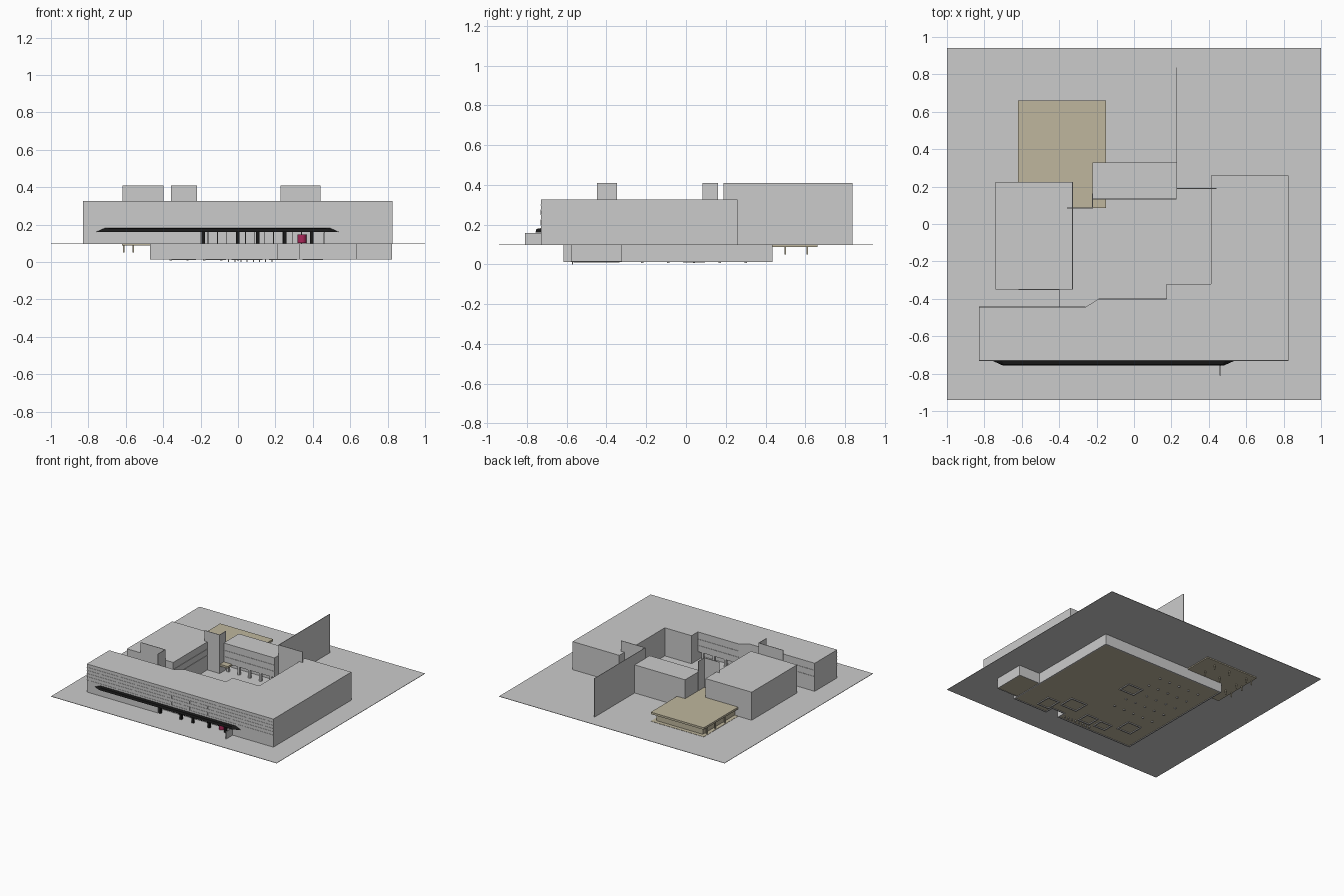
import bpy, bmesh


def mat(name, rgb):
    m = bpy.data.materials.new(name)
    m.diffuse_color = (*rgb, 1)
    return m


TAN = mat("tan", (0.52, 0.47, 0.34))
BLACK = mat("black", (0.01, 0.01, 0.01))
RED = mat("crimson", (0.4, 0.02, 0.1))


def finish(name, bm, material=None):
    bmesh.ops.recalc_face_normals(bm, faces=bm.faces)
    me = bpy.data.meshes.new(name)
    bm.to_mesh(me)
    bm.free()
    ob = bpy.data.objects.new(name, me)
    bpy.context.collection.objects.link(ob)
    if material:
        me.materials.append(material)
    return ob


def prism(name, pts, z0, z1, material=None):
    bm = bmesh.new()
    f = bm.faces.new([bm.verts.new((x, y, z0)) for x, y in pts])
    up = bmesh.ops.extrude_face_region(bm, geom=[f])["geom"]
    bmesh.ops.translate(bm, vec=(0, 0, z1 - z0),
                        verts=[v for v in up if isinstance(v, bmesh.types.BMVert)])
    return finish(name, bm, material)


def box(name, x0, x1, y0, y1, z0, z1, material=None):
    return prism(name, [(x0, y0), (x1, y0), (x1, y1), (x0, y1)], z0, z1, material)


def wall_run(name, pts, z0, z1, t=0.004, material=None):
    # Straight wall pieces along an axis-aligned path
    for (xa, ya), (xb, yb) in zip(pts, pts[1:]):
        h = t / 2
        box(name, min(xa, xb) - h, max(xa, xb) + h,
            min(ya, yb) - h, max(ya, yb) + h, z0, z1, material)


def column(name, x, y, z0, z1, r=0.005, material=None):
    box(name, x - r, x + r, y - r, y + r, z0, z1, material)


G, MID, TOP = 0.1, 0.167, 0.325

# Site plate
box("site_plate", -1, 1, -0.94, 0.94, 0.097, G)

# Main L-shaped building: upper storeys and recessed ground floor
outline = [(-0.83, -0.73), (0.825, -0.73), (0.825, 0.258), (0.412, 0.258),
           (0.412, -0.32), (0.175, -0.32), (0.175, -0.4), (-0.19, -0.4),
           (-0.26, -0.445), (-0.83, -0.445)]
prism("main_upper_storeys", outline, MID, TOP)
lower = [(-0.83, -0.73), (-0.2, -0.73), (-0.2, -0.66), (0.46, -0.66), (0.46, -0.73),
         (0.825, -0.73), (0.825, 0.258), (0.412, 0.258), (0.412, -0.32),
         (0.175, -0.32), (0.175, -0.47), (-0.26, -0.47), (-0.26, -0.445), (-0.83, -0.445)]
prism("main_ground_floor", lower, G, MID)

# Left and middle blocks
box("left_block", -0.74, -0.33, -0.35, 0.225, G, TOP)
box("middle_block", -0.222, 0.228, 0.135, 0.328, MID, TOP)
box("middle_ground_floor", -0.222, 0.228, 0.22, 0.328, G, MID)
for i in range(5):
    column("middle_pier", -0.19 + i * 0.095, 0.15, G, MID, 0.009)
for i in range(4):
    column("court_pier", -0.16 + i * 0.1, -0.415, G, MID, 0.009)

# Tall free-standing walls
wall_run("left_stair_wall", [(-0.615, -0.35), (-0.4, -0.35), (-0.4, -0.445)], G, 0.41)
wall_run("middle_stair_wall", [(-0.355, 0.085), (-0.222, 0.085), (-0.222, 0.16)], G, 0.41)
wall_run("garden_wall", [(0.44, 0.19), (0.228, 0.19), (0.228, 0.835)], G, 0.41)

# Window ledges with mullions on the facades
for z in (0.195, 0.222, 0.247, 0.272, 0.297):
    box("front_ledge", -0.83, 0.825, -0.732, -0.73, z, z + 0.003)
for z in (0.215, 0.265):
    box("court_ledge", -0.19, 0.175, -0.4, -0.397, z, z + 0.004)
    box("court_ledge", -0.83, -0.26, -0.445, -0.442, z, z + 0.004)
    box("left_ledge", -0.33, -0.327, -0.35, 0.225, z, z + 0.004)
    box("middle_ledge", -0.222, 0.228, 0.132, 0.135, z, z + 0.004)
    for i in range(10):
        x = -0.72 + i * 0.16
        box("front_mullion", x, x + 0.004, -0.732, -0.73, z - 0.018, z + 0.007)

# Tapered black entrance canopy
bm = bmesh.new()
pts = [(-0.76, -0.73, 0.16), (0.54, -0.73, 0.16), (0.48, -0.757, 0.16), (-0.7, -0.757, 0.16),
       (-0.71, -0.73, 0.182), (0.49, -0.73, 0.182), (0.47, -0.752, 0.178), (-0.69, -0.752, 0.178)]
for p in pts:
    bm.verts.new(p)
bmesh.ops.convex_hull(bm, input=bm.verts[:])
finish("entrance_canopy", bm, BLACK)

# Entrance posts, glazing bars, side wall and red drum
for x in (-0.185, 0.0, 0.105, 0.25, 0.395):
    column("entrance_post", x, -0.72, G, MID, 0.009, BLACK)
for i in range(12):
    column("glazing_bar", -0.16 + i * 0.05, -0.662, G, MID, 0.002, BLACK)
box("entrance_side_wall", 0.458, 0.464, -0.81, -0.73, G, 0.158)
bpy.ops.mesh.primitive_cylinder_add(vertices=24, radius=0.023, depth=0.046,
                                    location=(0.342, -0.69, 0.125))
drum = bpy.context.object
drum.name = "red_entrance_drum"
drum.data.materials.append(RED)
bpy.ops.object.shade_smooth_by_angle()

# Tan pavilion: floor, walls, roof slab and stilts
roof = [(-0.62, 0.225), (-0.33, 0.225), (-0.33, 0.085), (-0.15, 0.085),
        (-0.15, 0.66), (-0.62, 0.66)]
prism("pavilion_roof", roof, 0.158, 0.174, TAN)
box("pavilion_floor", -0.62, -0.15, 0.225, 0.66, 0.088, 0.102, TAN)
box("pavilion_walls", -0.59, -0.18, 0.225, 0.63, 0.1, 0.145, TAN)
box("pavilion_clerestory", -0.56, -0.21, 0.225, 0.6, 0.145, 0.158, TAN)
for x in (-0.61, -0.56, -0.4, -0.26):
    for y in (0.38, 0.5, 0.61):
        column("pavilion_stilt", x, y, 0.05, 0.158, 0.004, TAN)

# Basement: floor, outer walls with a front notch, side annex
plan = [(-0.465, -0.61), (0.21, -0.61), (0.21, -0.54), (0.33, -0.54), (0.33, -0.61),
        (0.63, -0.61), (0.63, 0.43), (-0.465, 0.43)]
prism("basement_floor", plan, 0.016, 0.022, TAN)
wall_run("basement_wall", plan + plan[:1], 0.012, 0.098, 0.01)
wall_run("annex_wall", [(0.63, -0.575), (0.82, -0.575), (0.82, -0.325), (0.63, -0.325)],
         0.014, 0.098, 0.006)
box("annex_floor", 0.63, 0.82, -0.575, -0.325, 0.016, 0.022, TAN)

# Basement cores and columns
for cx, cy, w, d in ((0.06, 0.04, 0.13, 0.1), (0.24, -0.4, 0.14, 0.12), (0.02, -0.5, 0.1, 0.1),
                     (-0.12, -0.5, 0.1, 0.08), (-0.29, -0.4, 0.12, 0.12), (0.4, -0.5, 0.1, 0.12)):
    x0, x1, y0, y1 = cx - w / 2, cx + w / 2, cy - d / 2, cy + d / 2
    wall_run("basement_core", [(x0, y0), (x1, y0), (x1, y1), (x0, y1), (x0, y0)],
             0.01, 0.098, 0.01)
for i in range(5):
    for j in range(5):
        column("basement_column", -0.36 + i * 0.09, -0.22 + j * 0.13, 0.008, 0.098, 0.006)
for i in range(8):
    column("foundation_pile", -0.05 + i * 0.033, -0.57, 0.0, 0.03, 0.003)
